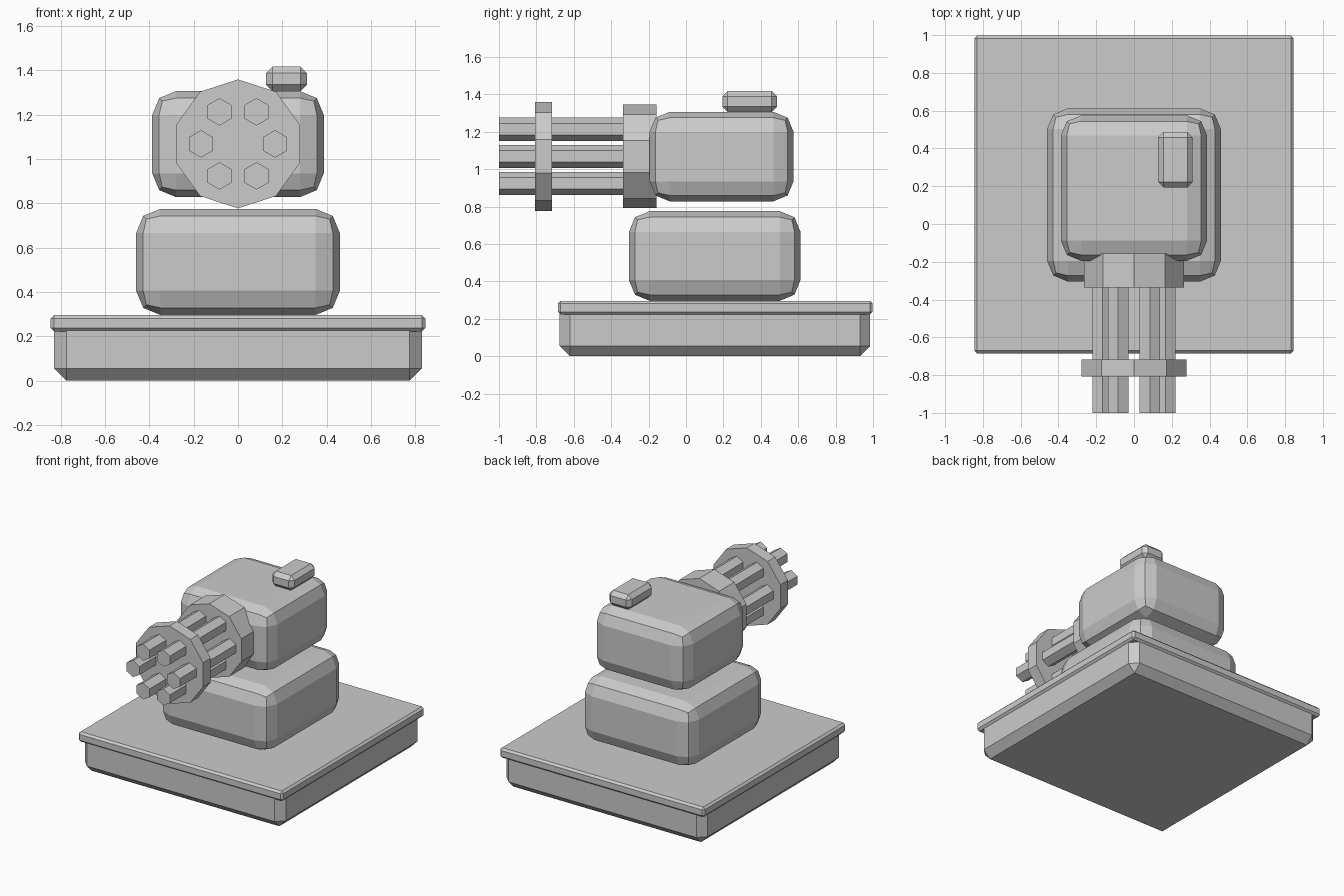
import bpy
import math
from mathutils import Matrix, Vector
import bmesh

cube = bpy.data.objects.get("Cube")
if cube:
    bpy.data.objects.remove(cube, do_unlink=True)

# One plain grey for the whole model
GREY = (0.6, 0.6, 0.6, 1.0)
grey = bpy.data.materials.new("plain grey")
grey.use_nodes = True
grey.diffuse_color = GREY
grey.node_tree.nodes["Principled BSDF"].inputs["Base Color"].default_value = GREY


def finish(name, bm):
    """Turn a bmesh into a flat-shaded grey object."""
    mesh = bpy.data.meshes.new(name)
    bm.to_mesh(mesh)
    bm.free()
    mesh.materials.append(grey)
    obj = bpy.data.objects.new(name, mesh)
    bpy.context.collection.objects.link(obj)
    return obj


def block(name, low, high, bevel, segments=1):
    """Box between two corners with bevelled edges."""
    low, high = Vector(low), Vector(high)
    bm = bmesh.new()
    bmesh.ops.create_cube(bm, size=1, matrix=Matrix.Translation((low + high) / 2)
                          @ Matrix.Diagonal((*(high - low), 1)))
    obj = finish(name, bm)
    mod = obj.modifiers.new("rounded edges", "BEVEL")
    mod.width = bevel
    mod.segments = segments
    mod.limit_method = "NONE"
    return obj


def prism(name, sides, radius, x, z, front, back):
    """Prism along y with one corner pointing straight up."""
    bm = bmesh.new()
    bmesh.ops.create_cone(bm, cap_ends=True, segments=sides,
                          radius1=radius, radius2=radius, depth=back - front)
    # Turn a corner to +y, then lay the axis along y so that corner faces up
    corner = max(bm.verts, key=lambda v: v.co.y).co
    turn = math.pi / 2 - math.atan2(corner.y, corner.x)
    bm.transform(Matrix.Translation((x, (front + back) / 2, z))
                 @ Matrix.Rotation(math.pi / 2, 4, "X")
                 @ Matrix.Rotation(turn, 4, "Z"))
    return finish(name, bm)


# Base and its cover slab
block("base", (-0.83, -0.675, 0), (0.83, 0.985, 0.285), 0.055)
block("base_cover", (-0.845, -0.685, 0.222), (0.845, 0.998, 0.296), 0.015)

# Body, head and the small sight on top
block("lower_body", (-0.46, -0.305, 0.296), (0.46, 0.612, 0.775), 0.11, 2)
block("gun_head", (-0.387, -0.195, 0.828), (0.387, 0.575, 1.306), 0.107, 2)
block("top_sight", (0.127, 0.194, 1.306), (0.311, 0.487, 1.417), 0.029)

# Barrel cluster
AXIS_Z = 1.068
prism("barrel_hub", 10, 0.277, 0, AXIS_Z, -0.337, -0.157)
prism("barrel_clamp", 10, 0.291, 0, AXIS_Z, -0.807, -0.717)
for i in range(6):
    angle = i * math.pi / 3
    prism(f"barrel_{i + 1}", 6, 0.062, 0.167 * math.cos(angle),
          AXIS_Z + 0.167 * math.sin(angle), -1.0, -0.25)
